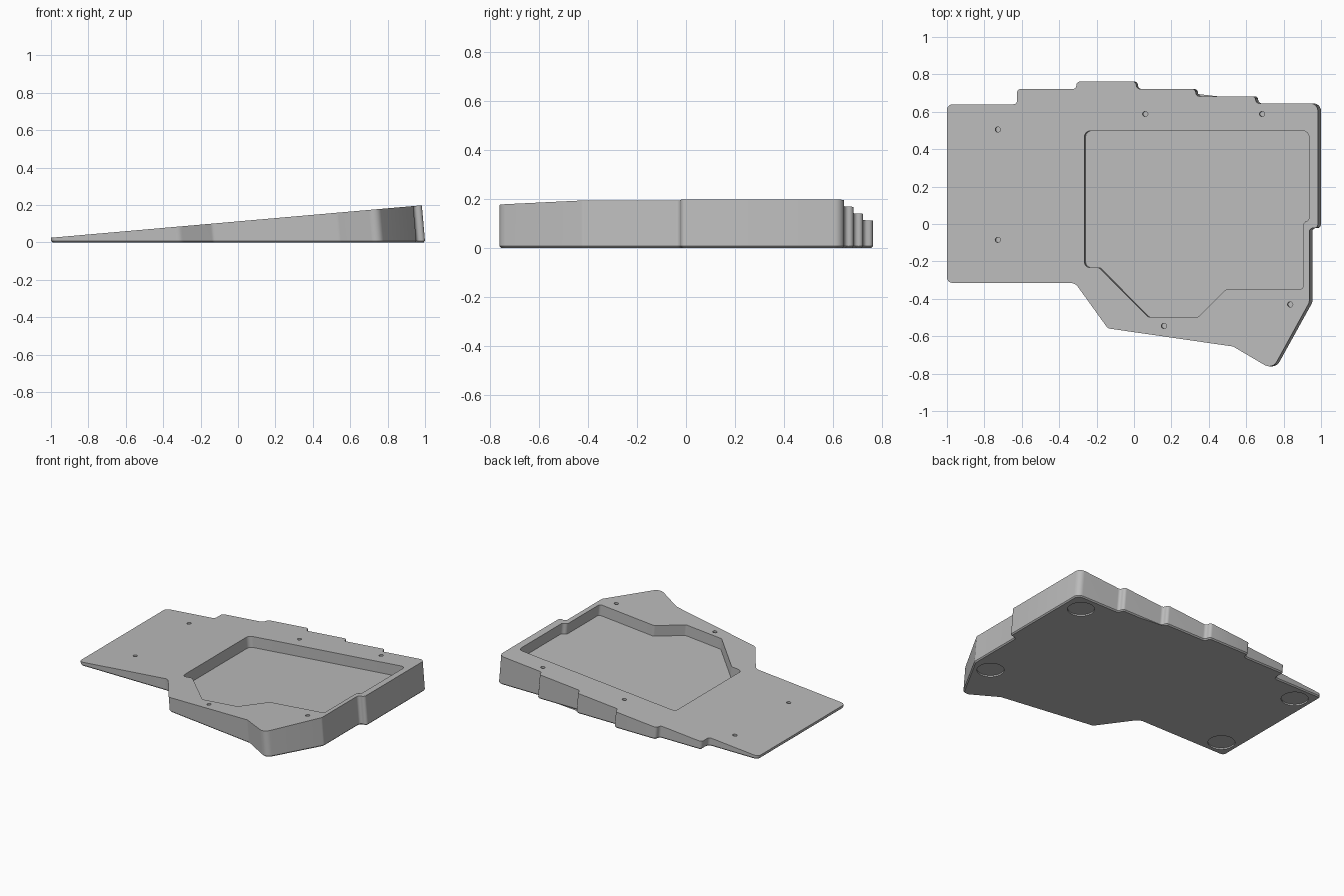
import bpy, bmesh, math
from mathutils import Vector

if "Cube" in bpy.data.objects:
    bpy.data.objects.remove(bpy.data.objects["Cube"])

TILT = math.tan(math.radians(5))

def top_z(x):
    return 0.025 + TILT * (x + 1)

def rounded(corners, steps=6):
    """Fillet each (x, y, radius) corner of a polygon."""
    out, n = [], len(corners)
    for i, (x, y, r) in enumerate(corners):
        p = Vector((x, y))
        a = (Vector(corners[i - 1][:2]) - p).normalized()
        b = (Vector(corners[(i + 1) % n][:2]) - p).normalized()
        if r == 0:
            out.append(p)
            continue
        half = a.angle(b) / 2
        c = p + (a + b).normalized() * (r / math.sin(half))
        s, e = p + a * (r / math.tan(half)) - c, p + b * (r / math.tan(half)) - c
        sweep = s.angle_signed(e)
        for k in range(steps + 1):
            t = -sweep * k / steps
            out.append(c + Vector((s.x * math.cos(t) - s.y * math.sin(t),
                                   s.x * math.sin(t) + s.y * math.cos(t))))
    return out

def inset(pts, d):
    """Shrink a clockwise outline by d."""
    out, n = [], len(pts)
    for i, p in enumerate(pts):
        u = (p - pts[i - 1]).normalized()
        v = (pts[(i + 1) % n] - p).normalized()
        m = Vector((u.y + v.y, -u.x - v.x)).normalized()
        out.append(p + m * d / max(0.4, m.dot(Vector((u.y, -u.x)))))
    return out

def loft(name, loops):
    """Solid made from stacked loops of 3D points."""
    bm = bmesh.new()
    rings = [[bm.verts.new(p) for p in loop] for loop in loops]
    n = len(rings[0])
    for lo, hi in zip(rings, rings[1:]):
        for i in range(n):
            j = (i + 1) % n
            bm.faces.new((lo[i], lo[j], hi[j], hi[i]))
    bm.faces.new(rings[0])
    bm.faces.new(rings[-1])
    bmesh.ops.recalc_face_normals(bm, faces=bm.faces)
    me = bpy.data.meshes.new(name)
    bm.to_mesh(me)
    bm.free()
    ob = bpy.data.objects.new(name, me)
    bpy.context.collection.objects.link(ob)
    return ob

def circle(x, y, r, n):
    return [Vector((x + r * math.cos(2 * math.pi * i / n),
                    y + r * math.sin(2 * math.pi * i / n))) for i in range(n)]

def tilted_cutter(name, pts, depth):
    """Cutter sunk square to the sloping top."""
    def level(d):
        return [(p.x + d * TILT, p.y, top_z(p.x) - d) for p in pts]
    return loft(name, [level(depth), level(-0.05)])

# Wedge body: stepped back edge, angled front, small bevel underneath
R = 0.02
outline = rounded([
    (-1, -0.315, 0.03), (-1, 0.64, 0.03),
    (-0.625, 0.64, R), (-0.625, 0.722, R), (-0.308, 0.722, R), (-0.308, 0.762, R),
    (0.012, 0.762, R), (0.012, 0.722, R), (0.33, 0.722, R), (0.33, 0.683, R),
    (0.65, 0.683, R), (0.65, 0.645, R), (0.983, 0.645, 0.04), (0.983, -0.022, R),
    (0.937, -0.022, R), (0.937, -0.42, 0.03), (0.742, -0.775, 0.045),
    (0.70, -0.755, 0), (0.53, -0.655, 0.04), (-0.14, -0.558, 0.03),
    (-0.315, -0.315, 0.05)])

def slice_at(pts, z):
    return [(p.x + (top_z(p.x) - z) * TILT, p.y, z) for p in pts]

BEVEL = 0.008
top = [(p.x, p.y, top_z(p.x)) for p in outline]
case = loft("case_body", [slice_at(inset(outline, BEVEL), 0), slice_at(outline, BEVEL), top])

# Pocket in the top
pocket = rounded([
    (-0.265, -0.233, 0.03), (-0.265, 0.497, 0.03), (0.935, 0.497, 0.03),
    (0.935, 0.012, R), (0.905, 0.012, R), (0.905, -0.35, R), (0.49, -0.35, R),
    (0.345, -0.497, R), (0.075, -0.497, R), (-0.187, -0.233, R)])
cutters = [tilted_cutter("pocket_cutter", pocket, 0.075)]

# Screw holes
for x, y in [(-0.728, 0.505), (-0.728, -0.085), (0.06, 0.588),
             (0.685, 0.588), (0.16, -0.545), (0.835, -0.43)]:
    cutters.append(tilted_cutter("screw_hole_cutter", circle(x, y, 0.014, 20), 0.035))

# Round foot recesses underneath
for x, y in [(0.87, 0.52), (-0.88, 0.52), (-0.88, -0.195), (0.815, -0.43)]:
    pts = circle(x, y, 0.085, 48)
    cutters.append(loft("foot_recess_cutter", [[(p.x, p.y, z) for p in pts] for z in (-0.05, 0.01)]))

for c in cutters:
    c.hide_render = True
    m = case.modifiers.new(c.name, 'BOOLEAN')
    m.operation, m.solver, m.object = 'DIFFERENCE', 'EXACT', c

# Bake the cuts and remove the cutters
dg = bpy.context.evaluated_depsgraph_get()
baked = bpy.data.meshes.new_from_object(case.evaluated_get(dg))
case.modifiers.clear()
case.data = baked
for c in cutters:
    bpy.data.objects.remove(c)

grey = bpy.data.materials.new("plain_grey")
grey.diffuse_color = (0.5, 0.5, 0.5, 1)
grey.use_nodes = True
grey.node_tree.nodes["Principled BSDF"].inputs["Base Color"].default_value = grey.diffuse_color
case.data.materials.clear()
case.data.materials.append(grey)

bpy.context.view_layer.objects.active = case
case.select_set(True)
bpy.ops.object.shade_smooth_by_angle(angle=math.radians(30))
